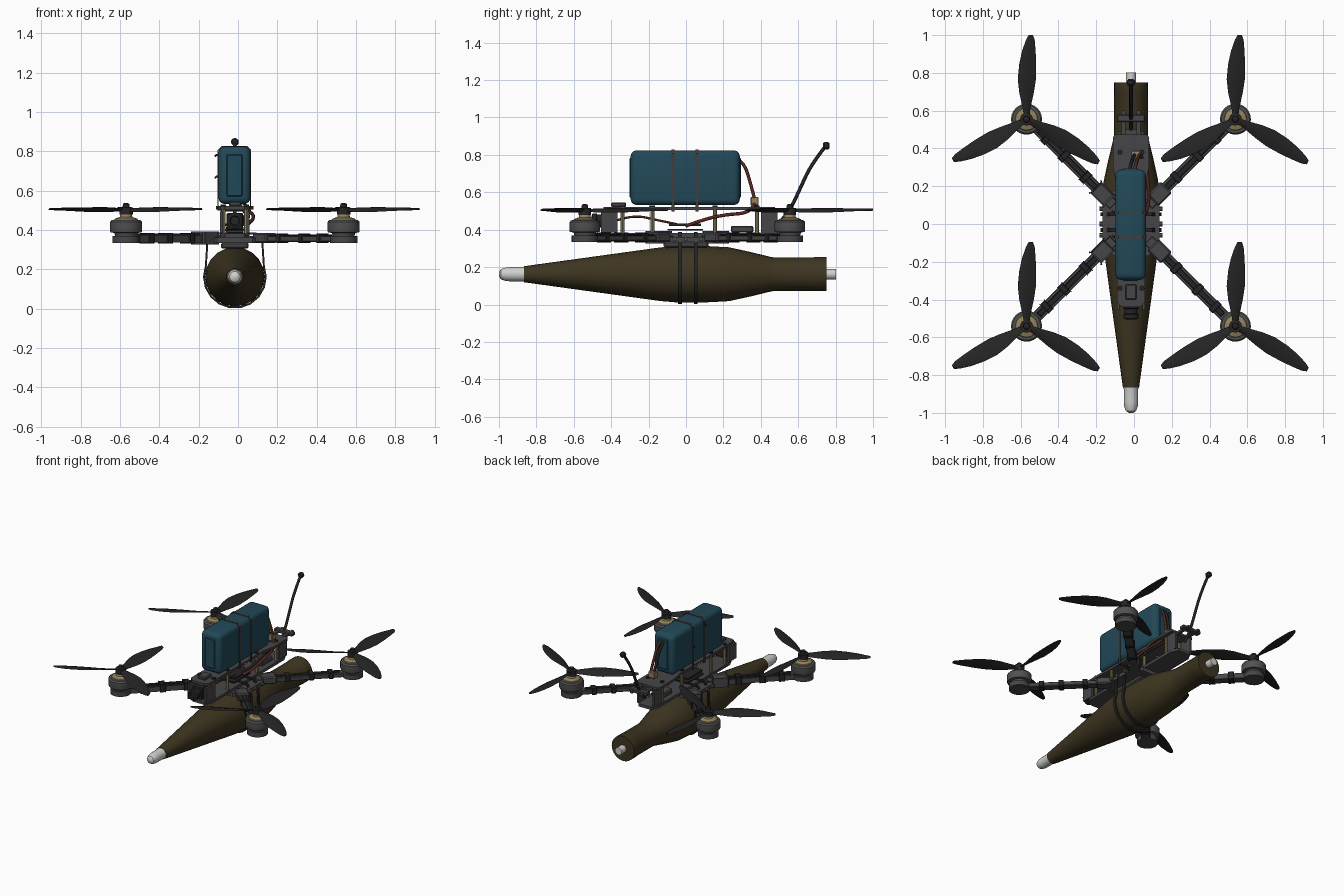
import bpy, bmesh, math
from mathutils import Vector, Matrix

if "Cube" in bpy.data.objects:
    bpy.data.objects.remove(bpy.data.objects["Cube"])

CX = -0.016          # middle of the craft
MX, MY = 0.553, 0.548  # motor offsets


def mat(name, r, g, b):
    m = bpy.data.materials.new(name)
    m.diffuse_color = (r, g, b, 1)
    m.use_nodes = True
    m.node_tree.nodes["Principled BSDF"].inputs["Base Color"].default_value = m.diffuse_color
    return m


OLIVE = mat("olive", 0.048, 0.036, 0.015)
WHITE = mat("pale_grey", 0.62, 0.62, 0.60)
TEAL = mat("teal", 0.016, 0.066, 0.098)
GREY = mat("carbon_grey", 0.062, 0.062, 0.066)
MID = mat("motor_grey", 0.085, 0.085, 0.088)
DARK = mat("blade_black", 0.018, 0.018, 0.019)
BRASS = mat("brass", 0.30, 0.23, 0.11)
RED = mat("red_wire", 0.10, 0.022, 0.014)
STRAP = mat("strap_brown", 0.055, 0.048, 0.043)


def finish(bm, name, m, angle=35):
    bmesh.ops.recalc_face_normals(bm, faces=bm.faces)
    me = bpy.data.meshes.new(name)
    bm.to_mesh(me)
    bm.free()
    me.materials.append(m)
    me.shade_smooth()
    me.set_sharp_from_angle(angle=math.radians(angle))
    ob = bpy.data.objects.new(name, me)
    bpy.context.collection.objects.link(ob)
    return ob


def box(name, x, y, z, m, bevel=0.0, seg=1, rot=0):
    """x, y, z are (min, max); x is measured from the craft middle."""
    bm = bmesh.new()
    bmesh.ops.create_cube(bm, size=1)
    c = Vector((CX + sum(x) / 2, sum(y) / 2, sum(z) / 2))
    s = Vector((x[1] - x[0], y[1] - y[0], z[1] - z[0]))
    bm.transform(Matrix.Translation(c) @ Matrix.Rotation(rot, 4, 'Z') @ Matrix.Diagonal((*s, 1)))
    if bevel:
        bmesh.ops.bevel(bm, geom=bm.edges[:], offset=bevel, segments=seg, profile=0.5, affect='EDGES')
    return finish(bm, name, m)


def lathe(name, profile, m, loc, axis='Z', n=20):
    """profile: (radius, height) pairs turned about an axis."""
    bm = bmesh.new()
    rings = []
    for r, h in profile:
        ring = []
        for i in range(n):
            a = 2 * math.pi * i / n
            u, v = r * math.cos(a), r * math.sin(a)
            p = {'Z': (u, v, h), 'Y': (u, h, v), 'X': (h, u, v)}[axis]
            ring.append(bm.verts.new(Vector(p) + Vector(loc)))
        rings.append(ring)
    for a, b in zip(rings, rings[1:]):
        for i in range(n):
            j = (i + 1) % n
            bm.faces.new((a[i], a[j], b[j], b[i]))
    bm.faces.new(rings[0])
    bm.faces.new(rings[-1])
    return finish(bm, name, m)


def plate(name, pts, z, m):
    """Flat outline in x, y extruded between two heights."""
    bm = bmesh.new()
    f = bm.faces.new([bm.verts.new((CX + x, y, z[0])) for x, y in pts])
    r = bmesh.ops.extrude_face_region(bm, geom=[f])
    bmesh.ops.translate(bm, vec=(0, 0, z[1] - z[0]),
                        verts=[v for v in r['geom'] if isinstance(v, bmesh.types.BMVert)])
    return finish(bm, name, m)


def tube(name, pts, r, m):
    cu = bpy.data.curves.new(name, 'CURVE')
    cu.dimensions, cu.bevel_depth, cu.bevel_resolution = '3D', r, 2
    cu.use_fill_caps, cu.resolution_u = True, 5
    sp = cu.splines.new('NURBS')
    sp.points.add(len(pts) - 1)
    for p, (x, y, z) in zip(sp.points, pts):
        p.co = (CX + x, y, z, 1)
    sp.order_u, sp.use_endpoint_u = 3, True
    tmp = bpy.data.objects.new(name + "_path", cu)
    bm = bmesh.new()
    bm.from_mesh(tmp.to_mesh())
    bpy.data.objects.remove(tmp)
    return finish(bm, name, m, 50)


def band(name, inner, outer, y, w, m):
    """Closed loop of strap: two matching x, z outlines extruded along y."""
    bm = bmesh.new()
    loops = [[bm.verts.new((CX + x, yy, z)) for x, z in o]
             for o, yy in ((inner, y - w / 2), (outer, y - w / 2), (outer, y + w / 2), (inner, y + w / 2))]
    n = len(inner)
    for k in range(4):
        a, b = loops[k], loops[(k + 1) % 4]
        for i in range(n):
            j = (i + 1) % n
            bm.faces.new((a[i], a[j], b[j], b[i]))
    return finish(bm, name, m)


# Payload: olive body with pale nose cap and tail stub
axis = (CX, 0, 0.162)
lathe("payload_body", [(0.043, -0.865), (0.052, -0.8), (0.143, -0.14), (0.15, -0.06), (0.151, 0.1),
      (0.144, 0.23), (0.12, 0.34), (0.092, 0.455), (0.089, 0.48), (0.089, 0.68), (0.091, 0.685),
      (0.091, 0.75)], OLIVE, axis, 'Y', 20)
lathe("nose_cap", [(0.012, -1.0), (0.027, -0.99), (0.036, -0.965), (0.038, -0.94), (0.038, -0.875),
      (0.041, -0.86)], WHITE, axis, 'Y', 20)
lathe("tail_stub", [(0.027, 0.74), (0.027, 0.803)], WHITE, axis, 'Y', 16)

# Ties looping under the payload and up to the frame
for k, y in enumerate((-0.032, 0.052)):
    def tie(r, e):
        arc = [(r * math.cos(math.radians(a)), axis[2] + r * math.sin(math.radians(a)))
               for a in range(-200, 21, 20)]
        return arc + [(0.135 + e, 0.335), (0.11, 0.378 + e), (-0.11, 0.378 + e), (-0.135 - e, 0.335)]
    band(f"payload_tie_{k}", tie(0.152, 0), tie(0.162, 0.01), y, 0.02, DARK)

# Frame plates
plate("bottom_plate", [(-0.05, -0.43), (0.05, -0.43), (0.075, -0.38), (0.075, 0.45), (0.05, 0.5),
      (-0.05, 0.5), (-0.075, 0.45), (-0.075, -0.38)], (0.362, 0.382), GREY)
plate("centre_plate", [(-0.09, -0.17), (0.09, -0.17), (0.15, -0.11), (0.15, 0.12), (0.09, 0.18),
      (-0.09, 0.18), (-0.15, 0.12), (-0.15, -0.11)], (0.335, 0.362), GREY)
box("payload_saddle", (-0.07, 0.07), (-0.12, 0.12), (0.305, 0.337), GREY, 0.008)
plate("top_plate", [(-0.05, -0.44), (0.05, -0.44), (0.075, -0.41), (0.075, 0.2), (0.095, 0.3),
      (0.095, 0.46), (0.085, 0.475), (-0.085, 0.475), (-0.095, 0.46), (-0.095, 0.3), (-0.075, 0.2),
      (-0.075, -0.41)], (0.505, 0.522), GREY)

# Rear antenna bracket and antenna
for s in (-1, 1):
    box("rear_rail", (s * 0.04 - 0.01, s * 0.04 + 0.01), (0.46, 0.6), (0.498, 0.514), GREY)
    box("rear_cheek", (s * 0.062 - 0.006, s * 0.062 + 0.006), (0.4, 0.49), (0.38, 0.505), GREY)
box("rear_crossbar", (-0.075, 0.075), (0.54, 0.58), (0.495, 0.52), GREY, 0.005)
tube("antenna", [(0, 0.5, 0.44), (0, 0.55, 0.49), (0, 0.61, 0.62), (0, 0.67, 0.75), (0, 0.745, 0.845)], 0.0095, DARK)
lathe("antenna_tip", [(0.013, -0.018), (0.02, -0.01), (0.02, 0.01), (0.013, 0.018)], DARK,
      (CX, 0.75, 0.848), 'Y', 12)

# Standoffs, bolts and electronics between the plates
for s in (-1, 1):
    for y in (-0.34, -0.18, 0.155, 0.38):
        at = (CX + s * 0.058, y, 0)
        lathe("standoff", [(0.011, 0.38), (0.011, 0.51)], BRASS, at, n=8)
        lathe("standoff_screw", [(0.014, 0.52), (0.014, 0.53)], DARK, at, n=8)
    for y in (-0.06, 0.0, 0.08):
        lathe("side_bolt", [(0.012, -0.012), (0.012, 0.012)], MID, (CX + s * 0.155, y, 0.35), 'X', 8)
box("control_board", (-0.055, 0.055), (-0.1, 0.09), (0.395, 0.405), DARK)
box("power_board", (-0.055, 0.055), (-0.09, 0.08), (0.42, 0.432), DARK)
box("transmitter", (-0.045, 0.045), (0.24, 0.36), (0.385, 0.42), GREY, 0.006)

# Camera with side cheeks
for s in (-1, 1):
    plate("camera_cheek", [(s * 0.06, -0.455), (s * 0.075, -0.455), (s * 0.075, -0.365), (s * 0.06, -0.365)],
          (0.385, 0.495), GREY)
box("camera_body", (-0.042, 0.042), (-0.45, -0.37), (0.4, 0.487), DARK, 0.006)
lathe("camera_lens", [(0.034, -0.44), (0.034, -0.475), (0.04, -0.478), (0.04, -0.5), (0.026, -0.505),
      (0.022, -0.492)], DARK, (CX, 0, 0.447), 'Y', 16)
box("camera_top", (-0.03, 0.03), (-0.4, -0.32), (0.522, 0.545), GREY, 0.005)

# Battery with its straps
box("battery", (-0.083, 0.079), (-0.296, 0.288), (0.532, 0.824), TEAL, 0.032, 4)
for s, y in ((-1, -0.296), (1, 0.288)):
    box("battery_end_fold", (-0.042, 0.038), (y - 0.006, y + 0.006), (0.57, 0.785), TEAL, 0.005)


def loop(x0, x1, z0, z1, c):
    return [(x0, z0), (x1, z0), (x1, z1 - c), (x1 - c, z1), (x0 + c, z1), (x0, z1 - c)]


for k, y in enumerate((-0.07, 0.06)):
    band(f"battery_strap_{k}", loop(-0.082, 0.078, 0.505, 0.823, 0.02),
         loop(-0.087, 0.083, 0.498, 0.828, 0.021), y, 0.016, STRAP)
    tube("strap_tail", [(-0.083, y, 0.78 - 0.11 * k), (-0.095, y, 0.785 - 0.11 * k),
                        (-0.1, y + 0.01, 0.775 - 0.11 * k)], 0.005, DARK)

# Battery leads and connector
for x, m, n in ((-0.012, DARK, "black"), (0.014, RED, "red")):
    tube(f"battery_lead_{n}", [(x, 0.27, 0.78), (x + 0.01, 0.31, 0.76), (x + 0.02, 0.345, 0.65), (x + 0.03, 0.365, 0.57)], 0.009, m)
    tube(f"frame_lead_{n}", [(x + 0.03, 0.365, 0.54), (x + 0.06, 0.35, 0.49), (x + 0.08, 0.2, 0.48),
         (x + 0.08, 0.08, 0.45), (x + 0.04, 0.0, 0.42)], 0.009, m)
box("lead_connector", (0.0, 0.05), (0.345, 0.388), (0.53, 0.575), BRASS, 0.004)
tube("camera_wire", [(0.03, -0.37, 0.45), (0.05, -0.28, 0.48), (0.05, -0.15, 0.45), (0.03, -0.05, 0.43)], 0.006, RED)


def propeller(loc):
    """Three swept, twisted blades on a hub."""
    stations = ((0.02, -0.015, 0.015, 30), (0.07, -0.024, 0.022, 28), (0.14, -0.041, 0.036, 22),
                (0.21, -0.05, 0.046, 17), (0.29, -0.044, 0.046, 13), (0.36, -0.03, 0.042, 10),
                (0.42, -0.01, 0.036, 8), (0.446, 0.004, 0.026, 7))
    bm = bmesh.new()
    for ang in (89, 211, 331):
        turn = Matrix.Translation(loc) @ Matrix.Rotation(math.radians(ang - 90), 4, 'Z')
        rings = []
        for r, a, b, pitch in stations:
            t, ring = math.tan(math.radians(pitch)), []
            for f, h in ((0, 0), (0.3, 0.007), (0.7, 0.005), (1, 0), (0.7, -0.003), (0.3, -0.003)):
                x = a + (b - a) * f
                ring.append(bm.verts.new(turn @ Vector((x, r, h - x * t * 0.8 + 0.012 * r))))
            rings.append(ring)
        for p, q in zip(rings, rings[1:]):
            for i in range(6):
                j = (i + 1) % 6
                bm.faces.new((p[i], p[j], q[j], q[i]))
        bm.faces.new(rings[0])
        bm.faces.new(rings[-1])
    finish(bm, "propeller_blades", DARK, 40)
    lathe("propeller_hub", [(0.034, -0.022), (0.034, 0.014), (0.018, 0.016), (0.016, 0.032), (0.008, 0.036)], DARK, loc, n=16)


# Arms, motors and propellers at the four corners
for sx in (-1, 1):
    for sy in (-1, 1):
        c = Vector((CX + sx * MX, 0.007 + sy * MY, 0))
        d = Vector((sx, sy, 0)).normalized()
        turn = math.atan2(sy, sx)

        def arm_box(name, t, half_len, half_w, z, m, bev=0.004):
            p = d * t
            box(name, (p.x - half_len, p.x + half_len), (p.y + 0.007 - half_w, p.y + 0.007 + half_w), z, m, bev, 1, turn)
        arm_box("arm", 0.45, 0.32, 0.029, (0.34, 0.37), GREY)
        arm_box("arm_root_clamp", 0.215, 0.05, 0.042, (0.334, 0.385), GREY, 0.008)
        for t in (0.34, 0.5, 0.63):
            arm_box("arm_wrap", t, 0.017, 0.033, (0.335, 0.381), DARK)
        arm_box("motor_wires", 0.45, 0.24, 0.015, (0.368, 0.378), DARK)
        lathe("motor_mount", [(0.07, 0.335), (0.07, 0.37)], GREY, c, n=16)
        lathe("motor_bell", [(0.055, 0.368), (0.06, 0.385), (0.079, 0.388), (0.082, 0.395), (0.082, 0.44),
              (0.074, 0.45), (0.04, 0.454)], MID, c, n=24)
        lathe("motor_cap", [(0.062, 0.449), (0.058, 0.457), (0.032, 0.466), (0.028, 0.486)], BRASS, c, n=16)
        propeller(c + Vector((0, 0, 0.501)))
